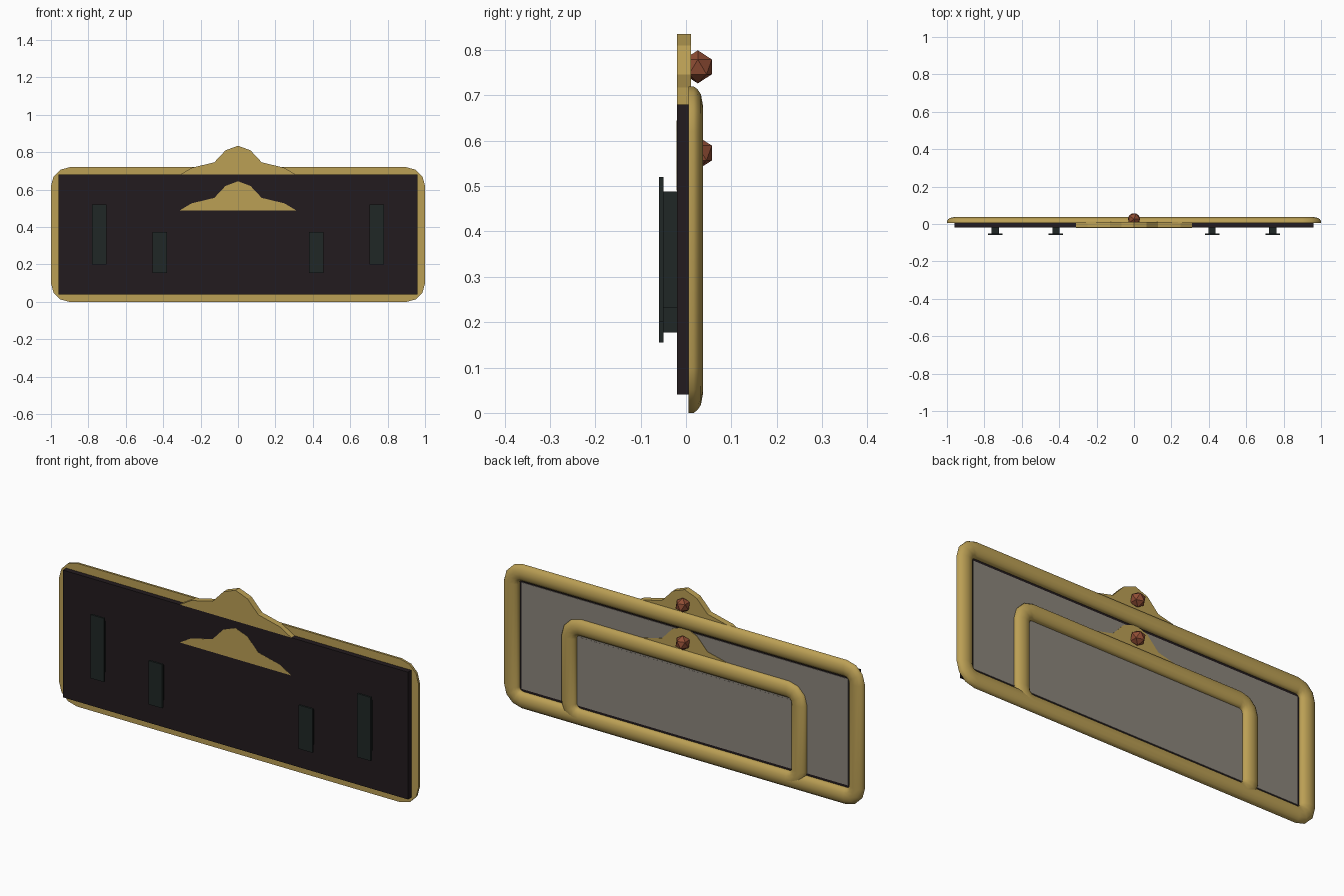
import bpy, bmesh, math

if "Cube" in bpy.data.objects:
    bpy.data.objects.remove(bpy.data.objects["Cube"])


def material(name, rgb):
    m = bpy.data.materials.new(name)
    m.diffuse_color = (*rgb, 1)
    m.use_nodes = True
    m.node_tree.nodes["Principled BSDF"].inputs["Base Color"].default_value = m.diffuse_color
    return m


GOLD = material("gold", (0.50, 0.35, 0.09))
DARK = material("dark_wood", (0.016, 0.011, 0.013))
IRON = material("iron", (0.014, 0.020, 0.019))
PANEL = material("panel_grey", (0.26, 0.235, 0.20))
RED = material("red_stone", (0.28, 0.075, 0.035))


def finish(name, bm, mat, smooth=False):
    bmesh.ops.recalc_face_normals(bm, faces=bm.faces)
    me = bpy.data.meshes.new(name)
    bm.to_mesh(me)
    bm.free()
    ob = bpy.data.objects.new(name, me)
    bpy.context.collection.objects.link(ob)
    me.materials.append(mat)
    if smooth:
        bpy.ops.object.select_all(action='DESELECT')
        ob.select_set(True)
        bpy.context.view_layer.objects.active = ob
        bpy.ops.object.shade_smooth_by_angle(angle=math.radians(40))
    return ob


def box(name, x, y, z, mat):
    """Box from (min, max) pairs."""
    bm = bmesh.new()
    bmesh.ops.create_cube(bm, size=1)
    for v in bm.verts:
        for i, (a, b) in enumerate((x, y, z)):
            v.co[i] = (a + b) / 2 + v.co[i] * (b - a)
    return finish(name, bm, mat)


# Moulding section: (inset from outer edge, y)
SECTION = [(0, 0.006), (0, 0.017), (0.006, 0.025), (0.018, 0.033), (0.04, 0.037),
           (0.062, 0.033), (0.074, 0.025), (0.08, 0.017), (0.08, 0.006)]


def frame(name, hx, z0, z1, r=0.1, segs=3):
    """Moulding swept around a rounded rectangle."""
    bm = bmesh.new()
    zc, hz = (z0 + z1) / 2, (z1 - z0) / 2
    rings = []
    for k, (sx, sz) in enumerate(((1, 1), (-1, 1), (-1, -1), (1, -1))):
        for i in range(segs + 1):
            a = math.pi / 2 * (k + i / segs)
            rings.append([bm.verts.new((sx * (hx - r) + (r - d) * math.cos(a), y,
                                        zc + sz * (hz - r) + (r - d) * math.sin(a)))
                          for d, y in SECTION])
    n = len(SECTION)
    for p, q in zip(rings, rings[1:] + rings[:1]):
        for j in range(n):
            bm.faces.new((p[j], q[j], q[(j + 1) % n], p[(j + 1) % n]))
    finish(name, bm, GOLD, True)


def crest(name, z, y0):
    """Stepped ornament standing on the top edge of a board."""
    half = [(0.31, 0), (0.248, 0.037), (0.127, 0.066), (0.067, 0.13)]
    pts = half + [(0, 0.155)] + [(-x, h) for x, h in reversed(half)]
    bm = bmesh.new()
    f = bm.faces.new([bm.verts.new((x, y0, z + h)) for x, h in pts])
    ext = bmesh.ops.extrude_face_region(bm, geom=[f])
    for v in ext["geom"]:
        if isinstance(v, bmesh.types.BMVert):
            v.co.y = 0.011
    finish(name, bm, GOLD)


def gem(name, z):
    bm = bmesh.new()
    bmesh.ops.create_icosphere(bm, subdivisions=1, radius=0.0365)
    bmesh.ops.translate(bm, verts=bm.verts, vec=(0, 0.026, z))
    finish(name, bm, RED)


# Large and small plaques share the same bottom edge
for size, hx, top, hook_x, hook_h, eps in (("large", 0.96, 0.68, 0.742, 0.16, 0),
                                           ("small", 0.64, 0.49, 0.418, 0.11, 0.0006)):
    zc = (0.04 + top) / 2
    box(size + "_board", (-hx, hx), (-0.02 + eps, 0.007), (0.04, top), DARK)
    frame(size + "_frame", hx + 0.04, 0, top + 0.04)
    box(size + "_panel", (-hx + 0.052, hx - 0.052), (0.005, 0.009 + eps),
        (0.092, top - 0.052), PANEL)
    crest(size + "_crest", top, -0.02 - eps)
    gem(size + "_gem", top + 0.083)
    # T-shaped mounting hooks
    for side, s in (("left", -1), ("right", 1)):
        x = s * hook_x
        box(f"{size}_hook_stem_{side}", (x - 0.019, x + 0.019), (-0.052, -0.018),
            (zc - hook_h * 0.8, zc + hook_h * 0.8), IRON)
        box(f"{size}_hook_plate_{side}", (x - 0.038, x + 0.038), (-0.06, -0.05),
            (zc - hook_h, zc + hook_h), IRON)
